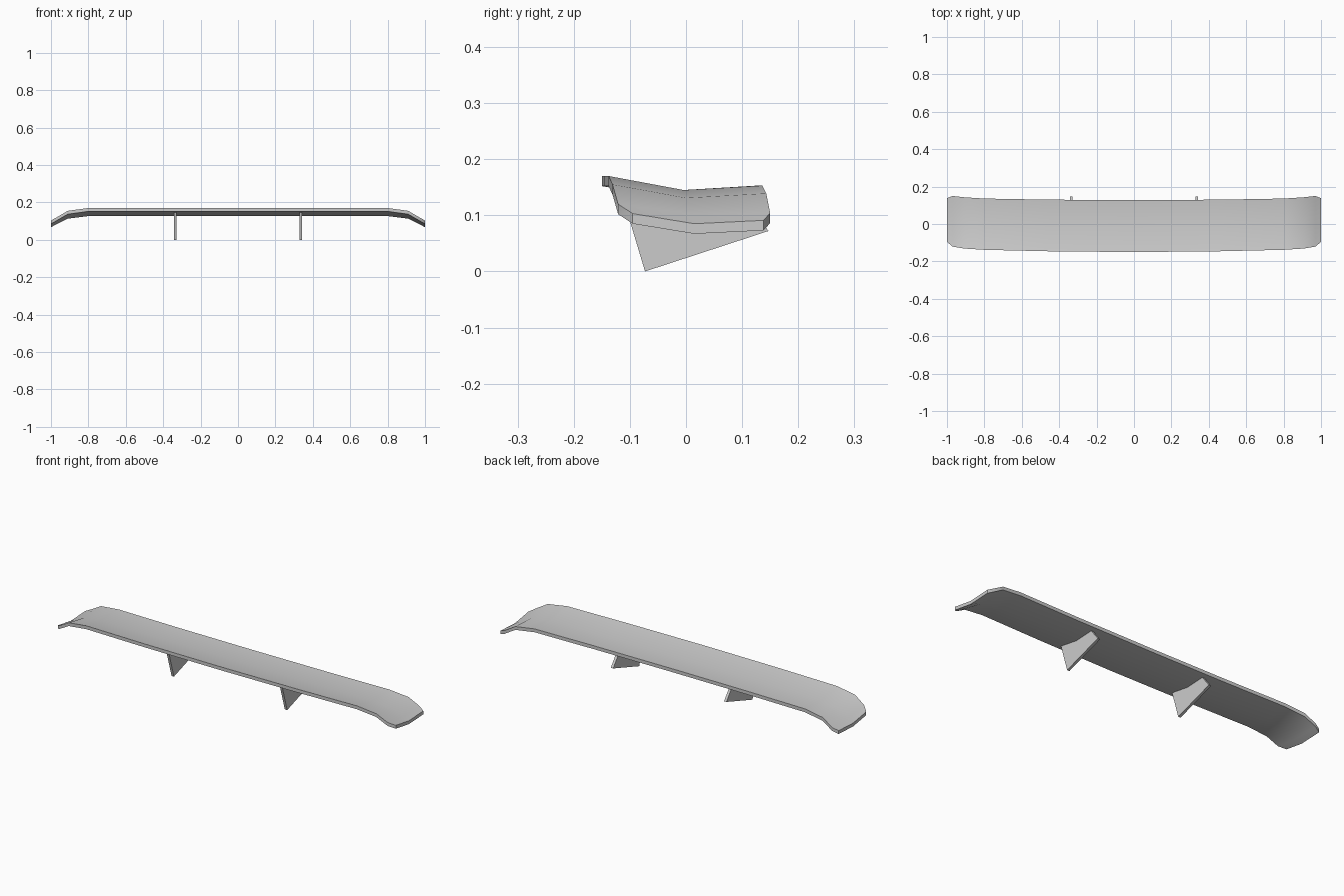
import bpy, bmesh, math

if "Cube" in bpy.data.objects:
    bpy.data.objects.remove(bpy.data.objects["Cube"])

def make_object(name, bm):
    bmesh.ops.recalc_face_normals(bm, faces=bm.faces)
    mesh = bpy.data.meshes.new(name)
    bm.to_mesh(mesh)
    bm.free()
    obj = bpy.data.objects.new(name, mesh)
    bpy.context.collection.objects.link(obj)
    return obj

# wing blade: half-span stations as x, then (y, z) of front, middle and rear
stations = [
    (0.00, (-0.150, -0.005, 0.128), (0.170, 0.145, 0.153)),
    (0.45, (-0.146, -0.005, 0.130), (0.170, 0.145, 0.153)),
    (0.80, (-0.138, -0.004, 0.136), (0.170, 0.145, 0.153)),
    (0.91, (-0.131, 0.000, 0.143), (0.155, 0.131, 0.139)),
    (0.97, (-0.121, 0.009, 0.150), (0.120, 0.102, 0.104)),
    (1.00, (-0.095, 0.015, 0.138), (0.103, 0.085, 0.091)),
]
span = [(-x, ys, zs) for x, ys, zs in reversed(stations[1:])] + stations
THICK = 0.018

bm = bmesh.new()
rings = []
for x, ys, zs in span:
    top = [bm.verts.new((x, y, z)) for y, z in zip(ys, zs)]
    low = [bm.verts.new((x, y, z - THICK)) for y, z in zip(ys, zs)]
    rings.append(top + low[::-1])
for a, b in zip(rings, rings[1:]):
    for i in range(6):
        j = (i + 1) % 6
        bm.faces.new((a[i], a[j], b[j], b[i]))
# tip caps
for r in (rings[0], rings[-1]):
    bm.faces.new((r[0], r[1], r[4], r[5]))
    bm.faces.new((r[1], r[2], r[3], r[4]))
wing = make_object("wing_blade", bm)
bpy.context.view_layer.objects.active = wing
wing.select_set(True)
bpy.ops.object.shade_smooth_by_angle(angle=math.radians(35))
wing.select_set(False)

# support struts: flat side profile, given thickness
profile = [(-0.073, 0.0), (0.147, 0.072), (0.098, 0.136), (-0.005, 0.130), (-0.118, 0.150)]
for name, x in (("left_strut", -0.335), ("right_strut", 0.335)):
    bm = bmesh.new()
    face = bm.faces.new([bm.verts.new((x - 0.007, y, z)) for y, z in profile])
    ext = bmesh.ops.extrude_face_region(bm, geom=[face], use_keep_orig=True)
    moved = [v for v in ext["geom"] if isinstance(v, bmesh.types.BMVert)]
    bmesh.ops.translate(bm, verts=moved, vec=(0.014, 0, 0))
    make_object(name, bm)
